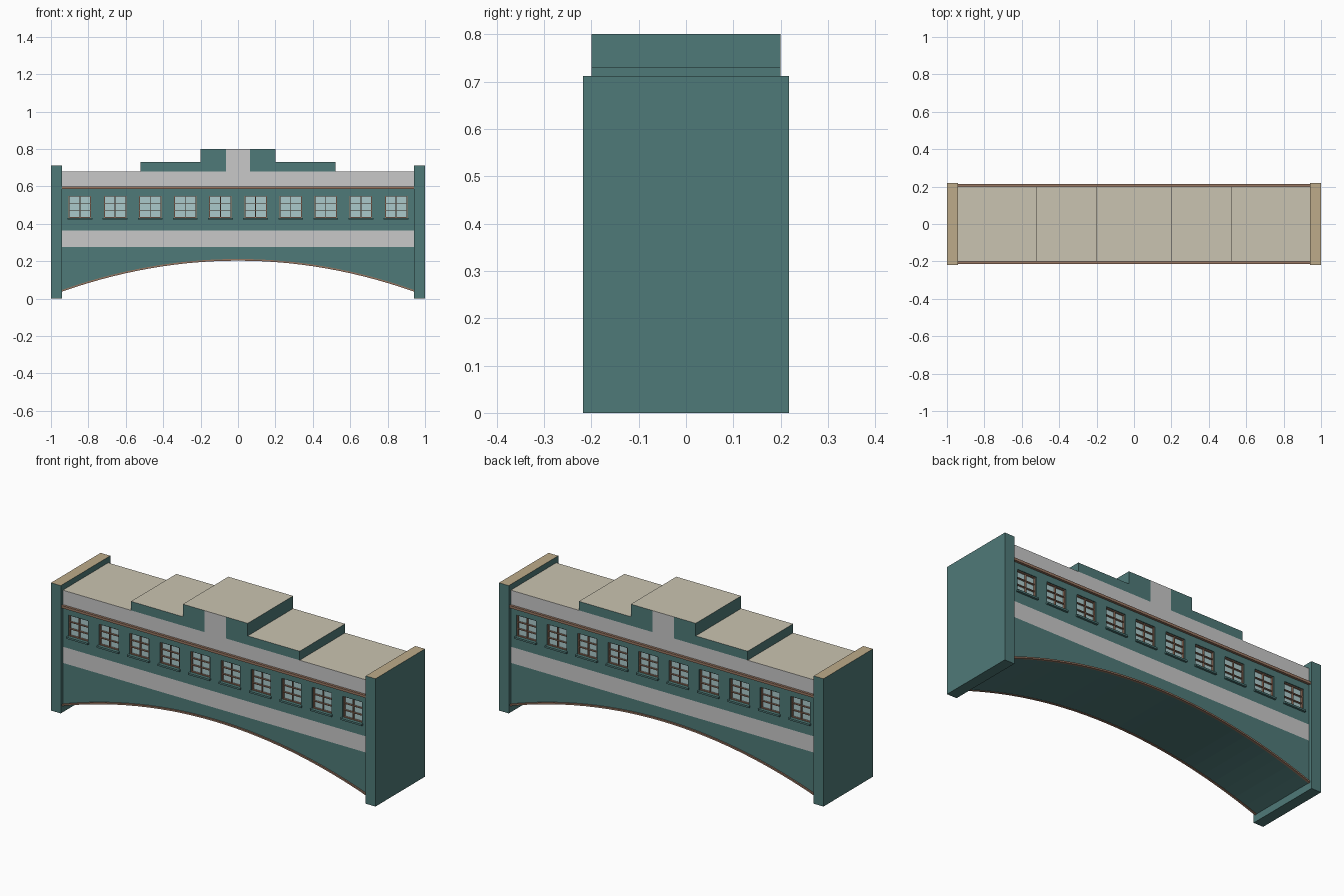
import bpy, bmesh
from mathutils import Vector

if "Cube" in bpy.data.objects:
    bpy.data.objects.remove(bpy.data.objects["Cube"], do_unlink=True)


def material(name, r, g, b):
    m = bpy.data.materials.new(name)
    m.use_nodes = True
    m.diffuse_color = (r, g, b, 1)
    m.node_tree.nodes["Principled BSDF"].inputs["Base Color"].default_value = (r, g, b, 1)
    return m


TEAL = material("teal paint", 0.078, 0.195, 0.188)
GREY = material("grey band", 0.58, 0.58, 0.58)
ROOF = material("beige roof", 0.59, 0.55, 0.44)
CAP = material("tan cap", 0.515, 0.41, 0.255)
TRIM = material("brown trim", 0.31, 0.18, 0.12)
GLASS = material("pale glass", 0.41, 0.59, 0.60)

SPAN, HALF = 0.94, 0.20          # half length and half depth of the body
ROOF_Z, STRIPE, CORNICE_Z = 0.68, (0.275, 0.365), 0.60
SEGMENTS = 28


def add_box(bm, x0, x1, y0, y1, z0, z1):
    verts = bmesh.ops.create_cube(bm, size=1)["verts"]
    for v in verts:
        v.co = Vector(((x0 + x1) / 2 + v.co.x * (x1 - x0),
                       (y0 + y1) / 2 + v.co.y * (y1 - y0),
                       (z0 + z1) / 2 + v.co.z * (z1 - z0)))


def add_profile(bm, points, y0, y1):
    """Extrude an xz outline from y0 to y1."""
    face = bm.faces.new([bm.verts.new((x, y0, z)) for x, z in points])
    new = bmesh.ops.extrude_face_region(bm, geom=[face])["geom"]
    moved = [g for g in new if isinstance(g, bmesh.types.BMVert)]
    bmesh.ops.translate(bm, verts=moved, vec=(0, y1 - y0, 0))
    bmesh.ops.recalc_face_normals(bm, faces=bm.faces)


def slice_at(bm, axis, values):
    for value in values:
        point, normal = Vector(), Vector()
        point[axis], normal[axis] = value, 1
        bmesh.ops.bisect_plane(bm, geom=bm.verts[:] + bm.edges[:] + bm.faces[:],
                               plane_co=point, plane_no=normal)


def finish(name, bm, mats, rule=None):
    mesh = bpy.data.meshes.new(name)
    bm.to_mesh(mesh)
    bm.free()
    obj = bpy.data.objects.new(name, mesh)
    bpy.context.collection.objects.link(obj)
    paint(obj, mats, rule)
    return obj


def paint(obj, mats, rule=None):
    obj.data.materials.clear()
    for m in mats:
        obj.data.materials.append(m)
    for p in obj.data.polygons:
        p.material_index = mats.index(rule(p.center, p.normal)) if rule else 0


def arch(drop=0.0):
    xs = [SPAN * (2 * i / SEGMENTS - 1) for i in range(SEGMENTS + 1)]
    return [(x, 0.205 - 0.165 * (x / SPAN) ** 2 + drop) for x in xs]


# Window layout
WIN_X = [-0.845 + i * 1.69 / 9 for i in range(10)]
WIN_W, WIN_Z0, WIN_Z1, GLASS_Y = 0.06, 0.432, 0.55, 0.184


# Arched body with recessed windows
def body_rule(c, n):
    if n.z > 0.9 and c.z > CORNICE_Z:
        return ROOF
    if abs(n.y) > 0.9:
        if abs(c.y) < HALF - 0.005:
            return GLASS
        if STRIPE[0] < c.z < STRIPE[1] or c.z > CORNICE_Z:
            return GREY
    return TEAL


bm = bmesh.new()
add_profile(bm, arch() + [(SPAN, ROOF_Z), (-SPAN, ROOF_Z)], -HALF, HALF)
slice_at(bm, 2, [*STRIPE, CORNICE_Z])
body = finish("arched_body", bm, [TEAL])

bm = bmesh.new()
for x in WIN_X:
    for s in (-1, 1):
        ys = sorted((s * GLASS_Y, s * (HALF + 0.05)))
        add_box(bm, x - WIN_W, x + WIN_W, *ys, WIN_Z0, WIN_Z1)
cutter = finish("window_cutter", bm, [TEAL])
cutter.hide_render = True

cut = body.modifiers.new("window openings", "BOOLEAN")
cut.operation, cut.solver, cut.object = "DIFFERENCE", "EXACT", cutter
graph = bpy.context.evaluated_depsgraph_get()
body.data = bpy.data.meshes.new_from_object(body.evaluated_get(graph))
body.modifiers.clear()
bpy.data.objects.remove(cutter, do_unlink=True)
paint(body, [TEAL, GREY, ROOF, GLASS], body_rule)

# Window frames, glazing bars and sills on both faces
frames, sills = bmesh.new(), bmesh.new()
for x in WIN_X:
    for s in (-1, 1):
        ys = sorted((s * GLASS_Y, s * 0.194))
        for edge in (-WIN_W, WIN_W - 0.005, -0.002):
            width = 0.004 if edge == -0.002 else 0.005
            add_box(frames, x + edge, x + edge + width, *ys, WIN_Z0, WIN_Z1)
        for i in range(4):
            z = WIN_Z0 + i * (WIN_Z1 - WIN_Z0 - 0.004) / 3
            add_box(frames, x - WIN_W, x + WIN_W, *ys, z, z + 0.004)
        ys = sorted((s * 0.19, s * 0.212))
        add_box(sills, x - 0.066, x + 0.066, *ys, WIN_Z0 - 0.01, WIN_Z0)
finish("window_frames", frames, [TRIM])
finish("window_sills", sills, [TEAL])


# Stepped roof tiers with a grey centre panel
def tier_rule(c, n):
    if n.z > 0.9:
        return ROOF
    return GREY if abs(n.y) > 0.9 and abs(c.x) < 0.065 else TEAL


for name, half, z0, z1 in (("lower_roof_tier", 0.52, ROOF_Z, 0.73),
                           ("upper_roof_tier", 0.20, 0.73, 0.80)):
    bm = bmesh.new()
    add_box(bm, -half, half, -HALF, HALF, z0, z1)
    slice_at(bm, 0, [-0.065, 0.065])
    finish(name, bm, [TEAL, GREY, ROOF], tier_rule)

# Cornice strips and arch edge trim on both faces
cornice, edging = bmesh.new(), bmesh.new()
for s in (-1, 1):
    ys = sorted((s * HALF, s * 0.213))
    add_box(cornice, -SPAN, SPAN, *ys, 0.586, CORNICE_Z)
    ys = sorted((s * (HALF - 0.005), s * 0.208))
    add_profile(edging, arch(-0.002) + arch(0.007)[::-1], *ys)
finish("cornice", cornice, [TRIM])
finish("arch_trim", edging, [TRIM])

# End pylons with tan tops
for name, x0, x1 in (("left_pylon", SPAN, 1.0), ("right_pylon", -1.0, -SPAN)):
    bm = bmesh.new()
    add_box(bm, x0, x1, -0.218, 0.218, 0, 0.712)
    finish(name, bm, [TEAL, CAP], lambda c, n: CAP if n.z > 0.9 else TEAL)
